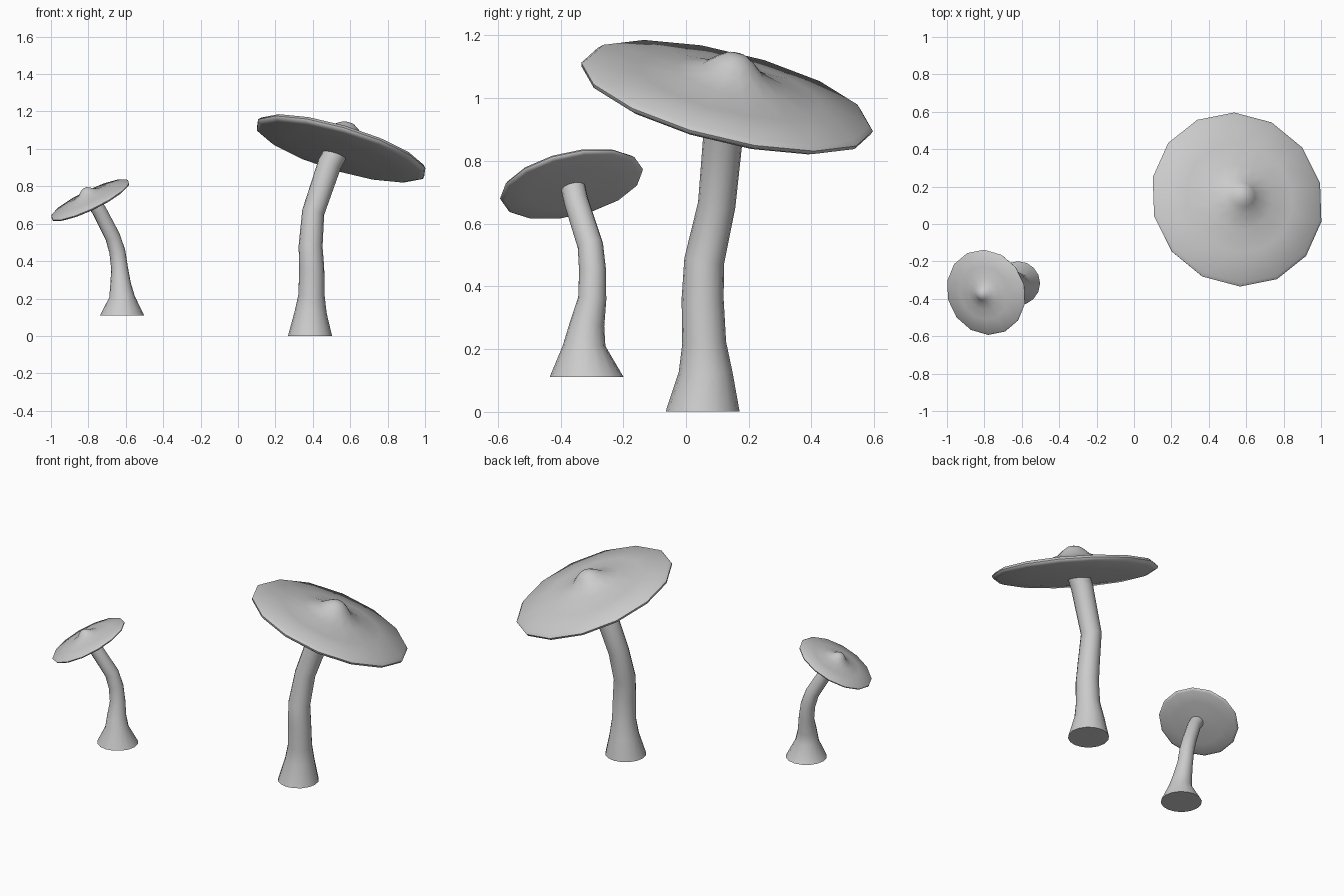
import bpy, bmesh, math
from mathutils import Vector, Matrix

if "Cube" in bpy.data.objects:
    bpy.data.objects.remove(bpy.data.objects["Cube"])

UP = Vector((0, 0, 1))


def loft(name, rings, sides):
    """Join rings of (centre, normal, radius); radius 0 becomes a pole."""
    bm = bmesh.new()
    loops = []
    for centre, normal, r in rings:
        q = UP.rotation_difference(Vector(normal))
        n = sides if r > 0 else 1
        loops.append([bm.verts.new(Vector(centre) + q @ Vector((
            r * math.cos(math.pi / 2 + 2 * math.pi * i / sides),
            r * math.sin(math.pi / 2 + 2 * math.pi * i / sides), 0))) for i in range(n)])
    for a, b in zip(loops, loops[1:]):
        for i in range(sides):
            j = (i + 1) % sides
            if len(a) == 1:
                bm.faces.new((a[0], b[j], b[i]))
            elif len(b) == 1:
                bm.faces.new((a[i], a[j], b[0]))
            else:
                bm.faces.new((a[i], a[j], b[j], b[i]))
    for end in (loops[0], loops[-1]):
        if len(end) > 1:
            bm.faces.new(end)
    bmesh.ops.recalc_face_normals(bm, faces=bm.faces)
    me = bpy.data.meshes.new(name)
    bm.to_mesh(me)
    bm.free()
    ob = bpy.data.objects.new(name, me)
    bpy.context.collection.objects.link(ob)
    bpy.ops.object.select_all(action='DESELECT')
    bpy.context.view_layer.objects.active = ob
    ob.select_set(True)
    bpy.ops.object.shade_smooth_by_angle(angle=math.radians(50))
    return ob


# Cap profile (radius, height) from underside to pointed crown
CAP = [(0, -.045), (.10, -.042), (.30, -.032), (.45, -.018), (.474, -.008),
       (.478, .004), (.462, .02), (.30, .042), (.18, .066), (.10, .094),
       (.065, .125), (.035, .145), (0, .152)]


def cap(name, centre, normal, scale):
    n = Vector(normal).normalized()
    loft(name, [(Vector(centre) + n * h * scale, n, r * scale) for r, h in CAP], 14)


def stem(name, path):
    pts = [Vector(p[:3]) for p in path]
    rings = []
    for i, p in enumerate(pts):
        t = UP if i == 0 else pts[min(i + 1, len(pts) - 1)] - pts[i - 1]
        rings.append((p, t.normalized(), path[i][3]))
    loft(name, rings, 16)


# Large mushroom
cap("large_cap", (.55, .13, 1.0), (.30, .245, 1), 1)
stem("large_stem", [
    (.385, .053, 0, .118), (.388, .063, .125, .086), (.393, .058, .22, .070),
    (.394, .053, .36, .067), (.388, .058, .48, .064), (.402, .098, .66, .060),
    (.49, .122, .92, .064), (.525, .13, .985, .064)])

# Small mushroom, standing slightly higher
cap("small_cap", (-.79, -.365, .725), (-.48, -.23, 1), .487)
stem("small_stem", [
    (-.62, -.317, .11, .118), (-.62, -.325, .21, .068), (-.628, -.315, .28, .055),
    (-.633, -.299, .36, .045), (-.645, -.298, .45, .043), (-.67, -.305, .53, .041),
    (-.742, -.35, .67, .039), (-.772, -.36, .715, .039)])
